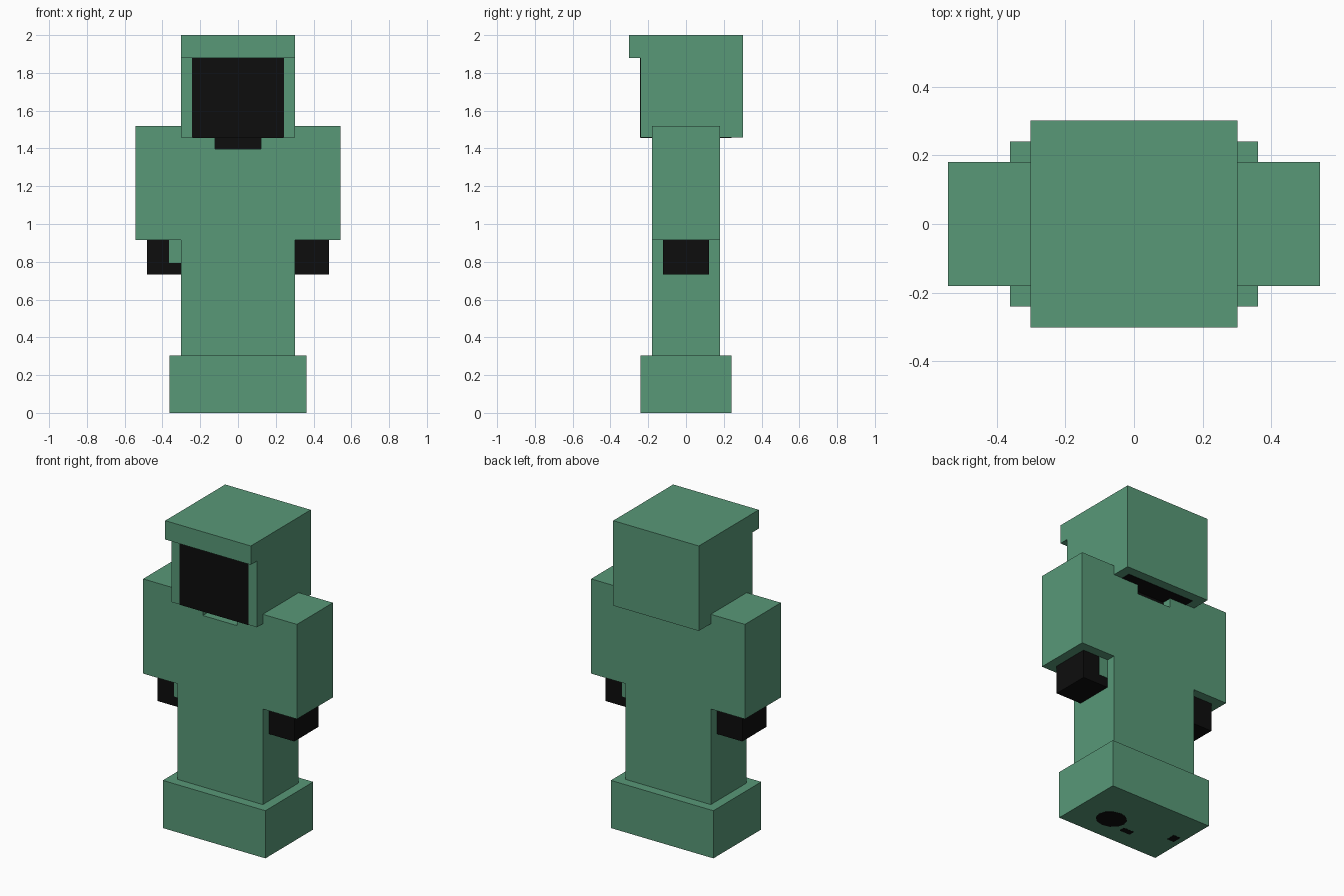
import bpy, bmesh, math
from mathutils import Vector

cube = bpy.data.objects.get("Cube")
if cube:
    bpy.data.objects.remove(cube, do_unlink=True)


def material(name, rgb):
    m = bpy.data.materials.new(name)
    m.use_nodes = True
    m.diffuse_color = (*rgb, 1)
    m.node_tree.nodes["Principled BSDF"].inputs["Base Color"].default_value = (*rgb, 1)
    return m


GREEN = material("sage green", (0.098, 0.315, 0.187))
BLACK = material("near black", (0.004, 0.004, 0.004))


def prism(name, points, axis, lo, hi, mat):
    """Extrude a flat outline along x, y or z from lo to hi."""
    place = {"x": lambda a, b: (lo, a, b),
             "y": lambda a, b: (a, lo, b),
             "z": lambda a, b: (a, b, lo)}[axis]
    step = Vector([hi - lo if axis == c else 0 for c in "xyz"])
    bm = bmesh.new()
    face = bm.faces.new([bm.verts.new(place(*p)) for p in points])
    ext = bmesh.ops.extrude_face_region(bm, geom=[face], use_keep_orig=True)
    moved = [g for g in ext["geom"] if isinstance(g, bmesh.types.BMVert)]
    bmesh.ops.translate(bm, verts=moved, vec=step)
    bmesh.ops.recalc_face_normals(bm, faces=bm.faces)
    mesh = bpy.data.meshes.new(name)
    bm.to_mesh(mesh)
    bm.free()
    mesh.materials.append(mat)
    obj = bpy.data.objects.new(name, mesh)
    bpy.context.collection.objects.link(obj)
    return obj


def box(name, x, y, z, mat):
    rect = [(x[0], y[0]), (x[1], y[0]), (x[1], y[1]), (x[0], y[1])]
    return prism(name, rect, "z", z[0], z[1], mat)


# Boots block at the bottom
box("boots", (-0.362, 0.362), (-0.241, 0.241), (0, 0.304), GREEN)

# Torso, legs and sleeves as one T shape with a neckline notch
half = [(0.302, 0.304), (0.302, 0.914), (0.543, 0.914),
        (0.543, 1.518), (0.121, 1.518), (0.121, 1.397)]
outline = half + [(-x, z) for x, z in reversed(half)]
prism("torso_and_sleeves", outline, "y", -0.181, 0.181, GREEN)
box("neck", (-0.121, 0.121), (-0.121, 0.121), (1.397, 1.50), BLACK)

# Hood with an overhanging brim at the front
hood = [(-0.241, 1.458), (0.302, 1.458), (0.302, 2.0),
        (-0.302, 2.0), (-0.302, 1.88), (-0.241, 1.88)]
prism("hood", hood, "x", -0.302, 0.302, GREEN)
box("face_panel", (-0.243, 0.243), (-0.243, -0.238), (1.458, 1.88), BLACK)
box("hood_underside", (-0.241, 0.241), (-0.241, 0.241), (1.456, 1.461), BLACK)

# Hands, each with a small green cuff patch beside the body
for side, name in ((1, "left"), (-1, "right")):
    xs = sorted((side * 0.302, side * 0.482))
    box(name + "_hand", xs, (-0.121, 0.121), (0.732, 0.914), BLACK)
    px = sorted((side * 0.302, side * 0.365))
    py = sorted((side * 0.119, side * 0.123))
    box(name + "_cuff_patch", px, py, (0.793, 0.914), GREEN)

# Dark scuffs on the sole
oval = [(0.12 + 0.095 * math.cos(k * math.pi / 6),
         -0.06 + 0.085 * math.sin(k * math.pi / 6)) for k in range(12)]
prism("sole_scuff_round", oval, "z", -0.001, 0.002, BLACK)
box("sole_scuff_middle", (-0.075, 0.0), (-0.13, -0.09), (-0.001, 0.002), BLACK)
box("sole_scuff_outer", (-0.325, -0.275), (-0.03, 0.03), (-0.001, 0.002), BLACK)
